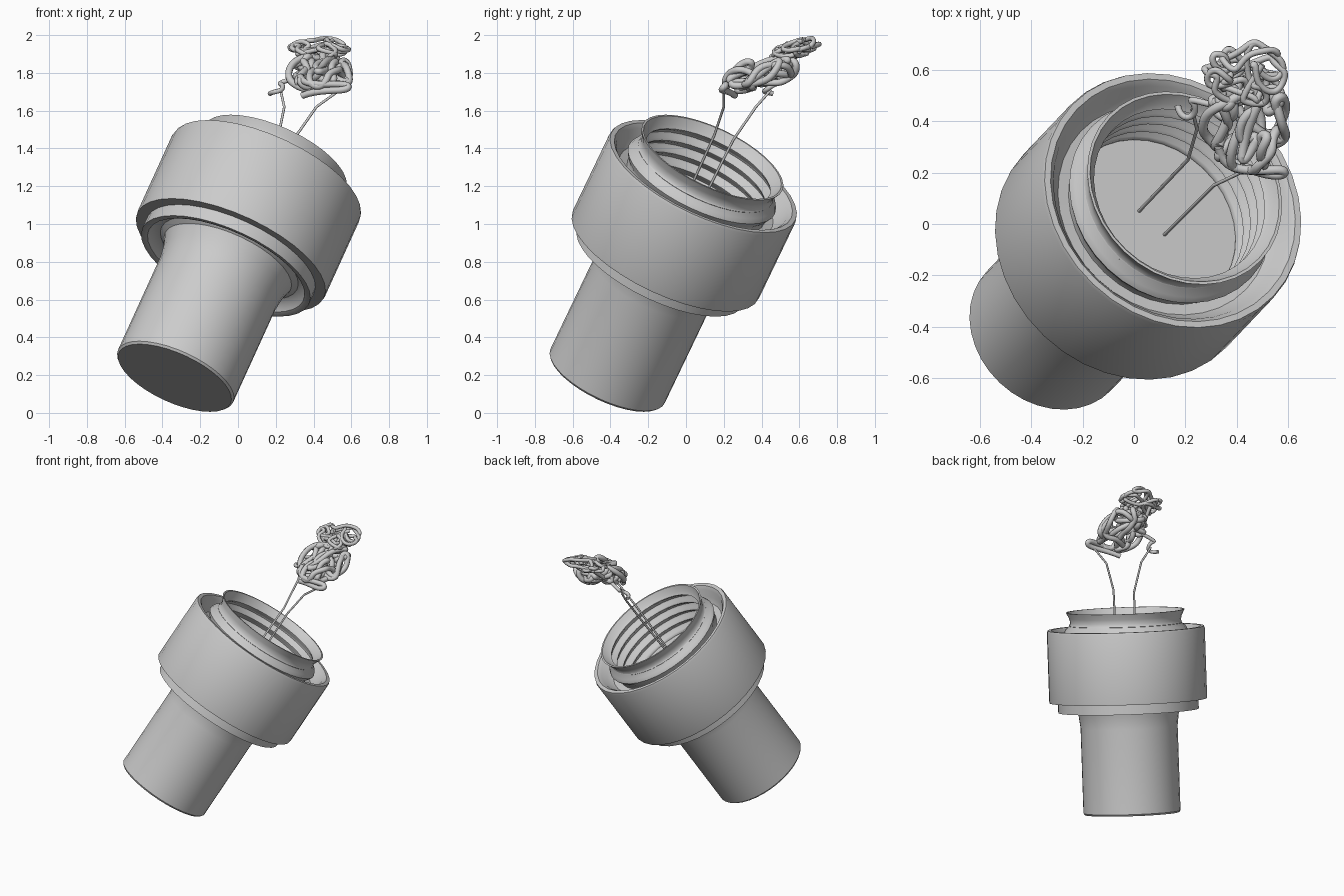
import bpy, bmesh, math, random
from mathutils import Vector

if "Cube" in bpy.data.objects:
    bpy.data.objects.remove(bpy.data.objects["Cube"])

random.seed(7)
AXIS = Vector((0.38, 0.40, 0.834)).normalized()   # tilt of the whole socket
BASE = Vector((-0.335, -0.42, 0.185))             # centre of the stem's bottom disc
SEGMENTS = 36


def lathe(name, profile, angle=35):
    """Revolve (radius, height) points around the tilted axis."""
    bm = bmesh.new()
    rings = []
    for r, h in profile:
        if r == 0:
            rings.append([bm.verts.new((0, 0, h))])
        else:
            rings.append([bm.verts.new((r * math.cos(a), r * math.sin(a), h))
                          for a in (math.tau * i / SEGMENTS for i in range(SEGMENTS))])
    for a, b in zip(rings, rings[1:]):
        for i in range(SEGMENTS):
            j = (i + 1) % SEGMENTS
            if len(a) == 1:
                bm.faces.new((a[0], b[j], b[i]))
            elif len(b) == 1:
                bm.faces.new((a[i], a[j], b[0]))
            else:
                bm.faces.new((a[i], a[j], b[j], b[i]))
    bmesh.ops.recalc_face_normals(bm, faces=bm.faces)
    mesh = bpy.data.meshes.new(name)
    bm.to_mesh(mesh)
    bm.free()
    obj = bpy.data.objects.new(name, mesh)
    bpy.context.collection.objects.link(obj)
    obj.rotation_mode = 'QUATERNION'
    obj.rotation_quaternion = AXIS.to_track_quat('Z', 'Y')
    obj.location = BASE
    bpy.ops.object.select_all(action='DESELECT')
    bpy.context.view_layer.objects.active = obj
    obj.select_set(True)
    bpy.ops.object.shade_smooth_by_angle(angle=math.radians(angle))
    return obj


def tube(name, points, radius, smooth=True):
    """Round strand along points; smooth gives a flowing spline."""
    curve = bpy.data.curves.new(name, 'CURVE')
    curve.dimensions = '3D'
    curve.bevel_depth = radius
    curve.bevel_resolution = 2
    curve.resolution_u = 5
    curve.use_fill_caps = True
    spline = curve.splines.new('NURBS' if smooth else 'POLY')
    spline.points.add(len(points) - 1)
    for p, co in zip(spline.points, points):
        p.co = (*co, 1)
    if smooth:
        spline.order_u = 4
        spline.use_endpoint_u = True
    obj = bpy.data.objects.new(name, curve)
    bpy.context.collection.objects.link(obj)
    return obj


def tangle(start, end, centre, size, tilt, count, step):
    """Wandering path that stays on the skin of a leaning ellipsoid."""
    c, pts = Vector(centre), [Vector(start)]
    d = Vector((random.gauss(0, 1), random.gauss(0, 1), random.gauss(0, 1))).normalized()
    u = Vector((0, 0, -0.6))
    for _ in range(count):
        d = (d + Vector([random.gauss(0, 0.75) for _ in range(3)])).normalized()
        u = u + d * step
        if u.length > 1:
            u.normalize()
            d = (d - u * 1.2).normalized()
        elif u.length < 0.45:
            d = (d + u.normalized()).normalized()
        p = c + Vector((u.x * size[0], u.y * size[1], u.z * size[2] + tilt * u.y * size[1]))
        p.x, p.y, p.z = min(p.x, 0.59), min(p.y, 0.72), min(p.z, 1.985)
        pts.append(p)
    pts.append(Vector(end))
    return pts


# Stem with flared shoulder and lower flange
lathe("stem", [(0, 0), (0.325, 0), (0.335, 0.012), (0.335, 0.60), (0.345, 0.68),
               (0.365, 0.74), (0.395, 0.76), (0.43, 0.745), (0.45, 0.715),
               (0.465, 0.71), (0.485, 0.71), (0.485, 0.79)])

# Wide collar with a sunken, dished top
lathe("collar", [(0.475, 0.78), (0.543, 0.78), (0.545, 0.79), (0.545, 1.265), (0.54, 1.28),
                 (0.515, 1.28), (0.495, 1.26), (0.475, 1.215), (0.445, 1.185), (0.39, 1.18)])

# Thin-walled threaded neck: outer ridge, flared lip, rippled inside and floor
outside = [(0.40, 1.17), (0.395, 1.21), (0.415, 1.235), (0.428, 1.26), (0.415, 1.285),
           (0.39, 1.305), (0.382, 1.33), (0.39, 1.36), (0.41, 1.40)]
inside = [(0.398, 1.40), (0.376, 1.36)]
for i in range(25):
    h = 1.345 - i * 0.0122
    inside.append((0.375 - 0.016 * math.cos(math.tau * i / 6), h))
lathe("threaded_neck", outside + inside + [(0.36, 1.045), (0, 1.045)], 50)

# Two support wires rising from the floor
tube("support_wire_left", [(0.01, 0.04, 1.03), (0.21, 0.25, 1.445), (0.245, 0.37, 1.62),
                           (0.225, 0.45, 1.71)], 0.007, False)
tube("support_wire_right", [(0.11, -0.05, 1.03), (0.31, 0.15, 1.47), (0.415, 0.20, 1.62),
                            (0.54, 0.20, 1.71)], 0.007, False)

# Loose strand ends hooked over the wires
tube("hook_left", [(0.17, 0.46, 1.69), (0.18, 0.41, 1.70), (0.24, 0.41, 1.70),
                   (0.24, 0.48, 1.75), (0.20, 0.49, 1.74), (0.32, 0.46, 1.78)], 0.013)
tube("hook_right", [(0.34, 0.26, 1.68), (0.42, 0.22, 1.71), (0.58, 0.17, 1.70),
                    (0.60, 0.22, 1.74), (0.48, 0.20, 1.74), (0.34, 0.22, 1.74),
                    (0.33, 0.30, 1.78)], 0.018)

# Tangled filament: thick lower clump, thinner upper clump
tube("lower_tangle", tangle((0.33, 0.30, 1.78), (0.45, 0.52, 1.90), (0.44, 0.40, 1.80),
                            (0.18, 0.20, 0.10), 0.25, 110, 0.6), 0.019)
tube("upper_tangle", tangle((0.32, 0.46, 1.78), (0.50, 0.62, 1.97), (0.43, 0.59, 1.93),
                            (0.16, 0.14, 0.045), 0.25, 100, 0.5), 0.013)
